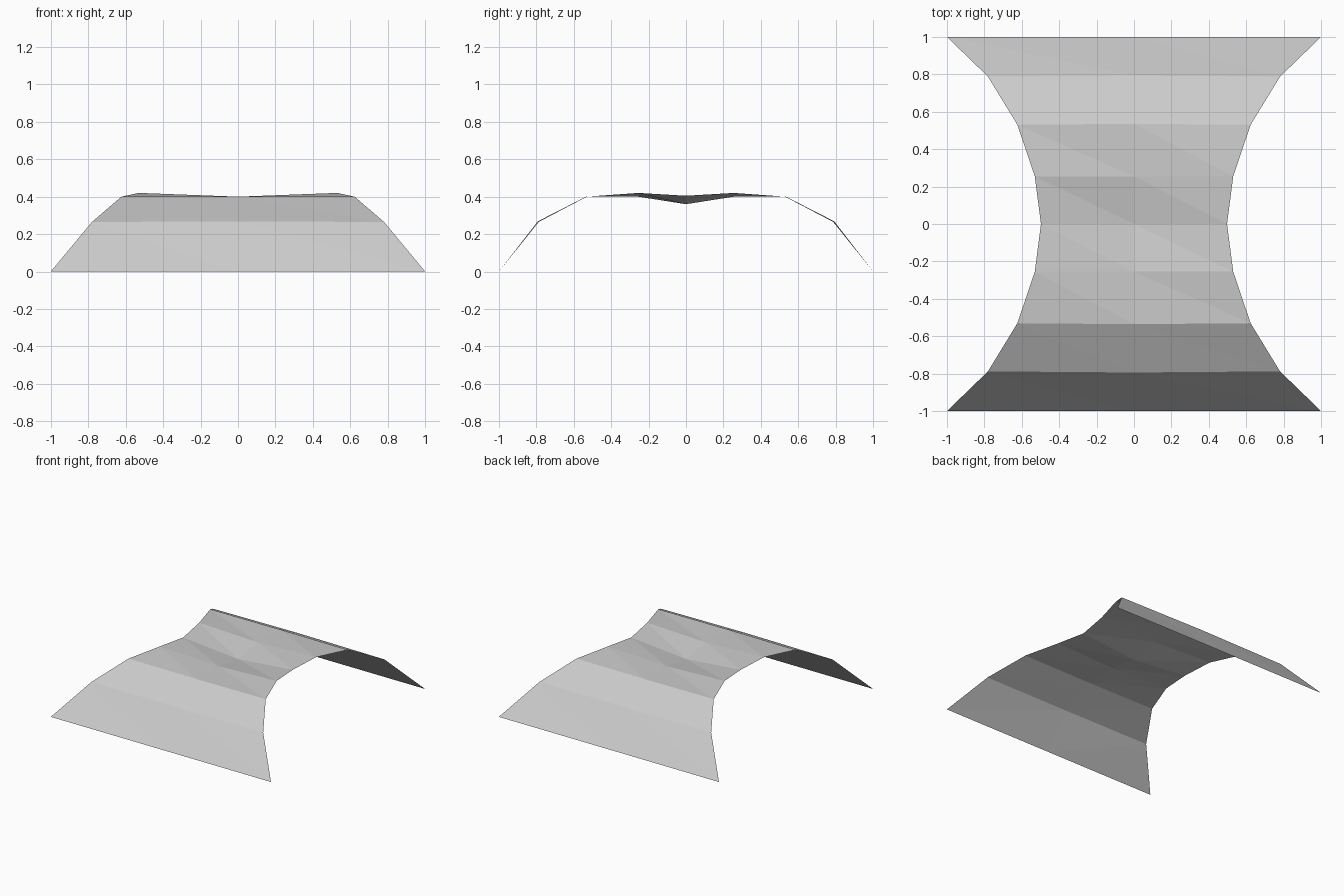
import bpy
import bmesh

if "Cube" in bpy.data.objects:
    bpy.data.objects.remove(bpy.data.objects["Cube"])

# Cross rows from the ridge outwards:
# edge half width, edge y, edge z, centre y, centre z
ROWS = [
    (0.497, 0.0, 0.405, 0.0, 0.36),
    (0.53, 0.255, 0.42, 0.255, 0.40),
    (0.623, 0.53, 0.40, 0.535, 0.40),
    (0.78, 0.787, 0.265, 0.793, 0.268),
    (1.0, 1.0, 0.0, 1.0, 0.0),
]

# Mirror the rows front to back
rows = [(w, -y, z, -cy, cz) for w, y, z, cy, cz in reversed(ROWS[1:])] + ROWS

# Arched canopy sheet: three points per row, every quad split the same way
bm = bmesh.new()
grid = [[bm.verts.new(p) for p in ((-w, y, z), (0, cy, cz), (w, y, z))]
        for w, y, z, cy, cz in rows]
for near, far in zip(grid, grid[1:]):
    for i in range(2):
        bm.faces.new((near[i], near[i + 1], far[i]))
        bm.faces.new((near[i + 1], far[i + 1], far[i]))

mesh = bpy.data.meshes.new("canopy_sheet")
bm.to_mesh(mesh)
bm.free()
canopy = bpy.data.objects.new("canopy_sheet", mesh)
bpy.context.collection.objects.link(canopy)
